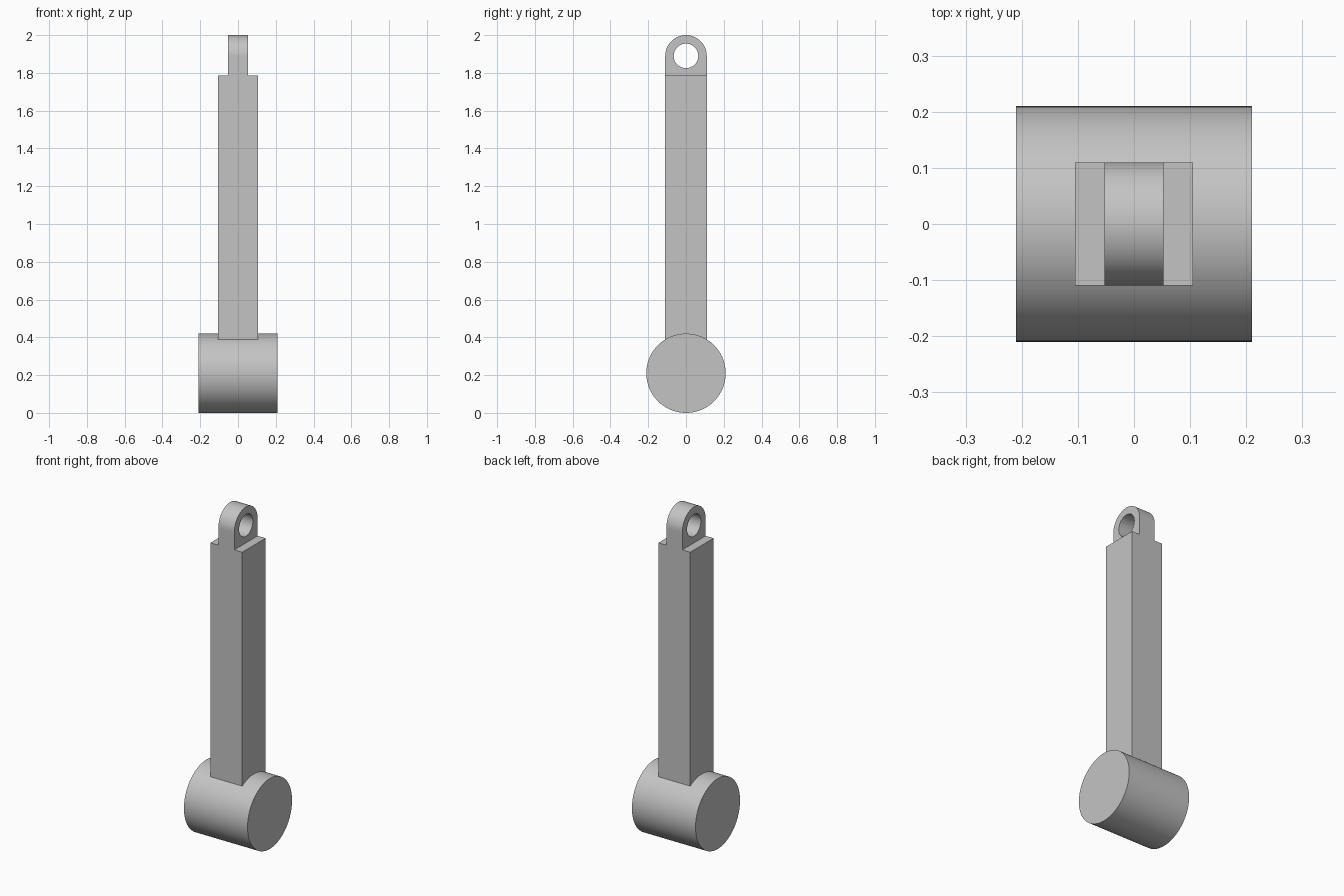
import bpy, bmesh
from math import sin, cos, pi, radians
from mathutils import Matrix

if "Cube" in bpy.data.objects:
    bpy.data.objects.remove(bpy.data.objects["Cube"])

grey = bpy.data.materials.new("plain grey")
grey.use_nodes = True
COLOR = (0.55, 0.55, 0.55, 1)
grey.diffuse_color = COLOR
grey.node_tree.nodes["Principled BSDF"].inputs["Base Color"].default_value = COLOR

HEAD_R = 0.21                      # cylinder radius and half length
SHAFT_X, SHAFT_Y, SHAFT_TOP = 0.105, 0.11, 1.785
LUG_X, HOLE_R = 0.0525, 0.065
EYE_Z = 2 - SHAFT_Y


def finish(name, bm):
    bmesh.ops.recalc_face_normals(bm, faces=bm.faces)
    mesh = bpy.data.meshes.new(name)
    bm.to_mesh(mesh)
    bm.free()
    mesh.materials.append(grey)
    obj = bpy.data.objects.new(name, mesh)
    bpy.context.collection.objects.link(obj)
    bpy.ops.object.select_all(action="DESELECT")
    obj.select_set(True)
    bpy.context.view_layer.objects.active = obj
    bpy.ops.object.shade_smooth_by_angle(angle=radians(30))


# Round head lying along x
bm = bmesh.new()
bmesh.ops.create_cone(bm, cap_ends=True, segments=96, radius1=HEAD_R, radius2=HEAD_R,
                      depth=2 * HEAD_R,
                      matrix=Matrix.Translation((0, 0, HEAD_R)) @ Matrix.Rotation(pi / 2, 4, "Y"))
finish("cylinder_head", bm)

# Square shaft, its foot buried in the head
bm = bmesh.new()
height = SHAFT_TOP - HEAD_R
bmesh.ops.create_cube(bm, size=1, matrix=Matrix.Translation((0, 0, HEAD_R + height / 2))
                      @ Matrix.Diagonal((2 * SHAFT_X, 2 * SHAFT_Y, height, 1)))
finish("shaft", bm)

# Eyelet: round top, square bottom, hole through along x
bm = bmesh.new()
N = 64
rings = []
for x in (-LUG_X, LUG_X):
    inner, outer = [], []
    for i in range(N):
        a = 2 * pi * i / N
        c, s = cos(a), sin(a)
        reach = SHAFT_Y if i <= N // 2 else SHAFT_Y / max(abs(c), abs(s))
        inner.append(bm.verts.new((x, HOLE_R * c, EYE_Z + HOLE_R * s)))
        # the square bottom ends on the shaft top
        outer.append(bm.verts.new((x, reach * c, max(EYE_Z + reach * s, SHAFT_TOP))))
    rings += [inner, outer]
left_in, left_out, right_in, right_out = rings
for a, b in ((left_in, left_out), (left_out, right_out),
             (right_out, right_in), (right_in, left_in)):
    for i in range(N):
        j = (i + 1) % N
        bm.faces.new((a[i], a[j], b[j], b[i]))
finish("eyelet", bm)
